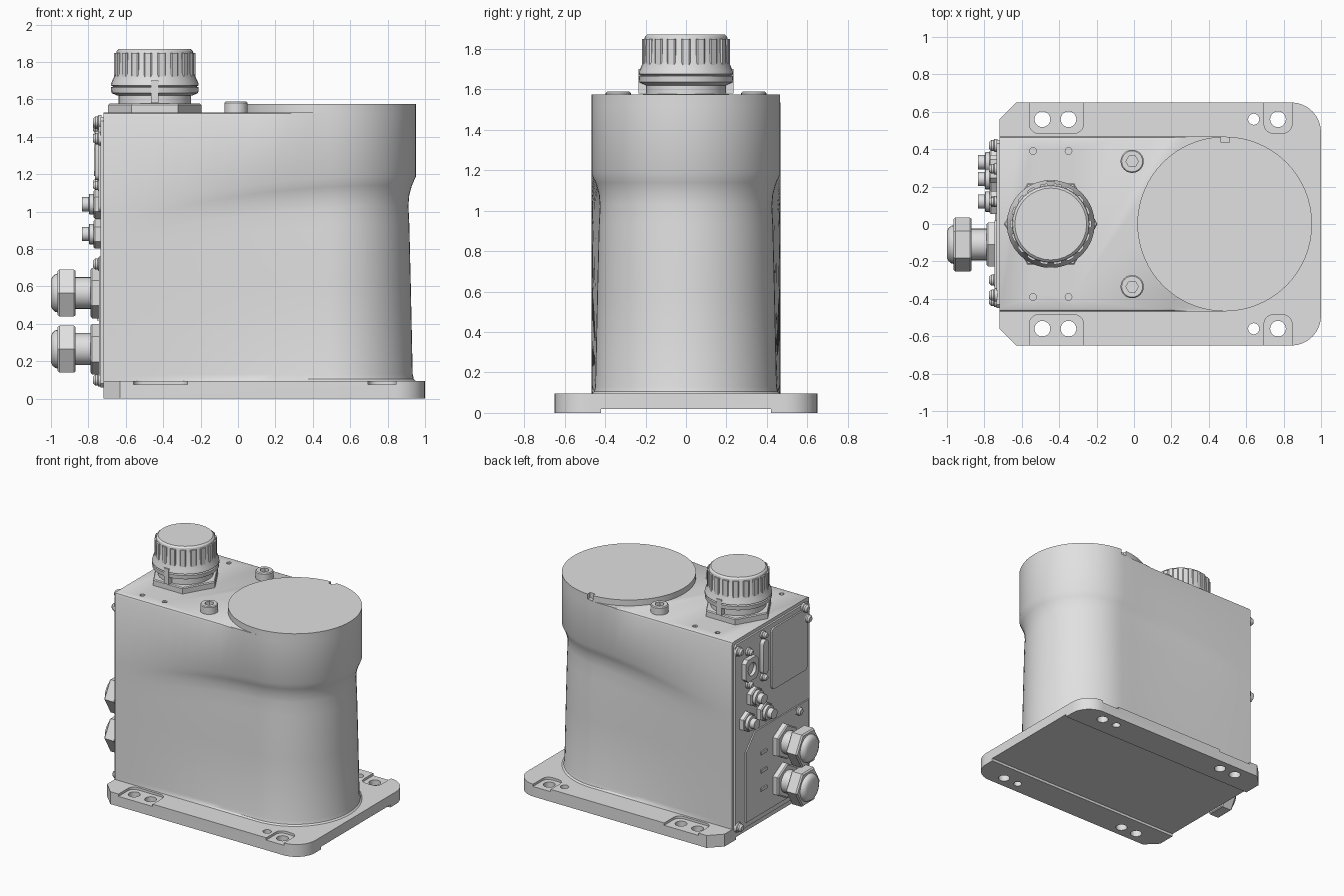
import bpy, bmesh, math
from mathutils import Matrix

if "Cube" in bpy.data.objects:
    bpy.data.objects.remove(bpy.data.objects["Cube"], do_unlink=True)

GREY = bpy.data.materials.new("plain_grey")
GREY.use_nodes = True
TONE = (0.75, 0.75, 0.75, 1)
GREY.diffuse_color = TONE
GREY.node_tree.nodes["Principled BSDF"].inputs["Base Color"].default_value = TONE

# Local z points out of the connector panel, local x points up, y is kept
PANEL = Matrix.Translation((-0.72, 0, 0)) @ Matrix.Rotation(-math.pi / 2, 4, 'Y')
UP = Matrix.Identity(4)
parts = []


def loft(name, rings, frame=UP):
    """Skin a stack of closed rings and cap both ends."""
    bm = bmesh.new()
    rows = [[bm.verts.new(p) for p in ring] for ring in rings]
    n = len(rows[0])
    for a, b in zip(rows, rows[1:]):
        for i in range(n):
            j = (i + 1) % n
            bm.faces.new((a[i], a[j], b[j], b[i]))
    bm.faces.new(rows[0][::-1])
    bm.faces.new(rows[-1])
    bm.transform(frame)
    bmesh.ops.recalc_face_normals(bm, faces=bm.faces)
    mesh = bpy.data.meshes.new(name)
    bm.to_mesh(mesh)
    bm.free()
    mesh.materials.append(GREY)
    ob = bpy.data.objects.new(name, mesh)
    bpy.context.collection.objects.link(ob)
    parts.append(ob)
    return ob


def prism(name, pts, h0, h1, frame=UP):
    return loft(name, [[(x, y, h) for x, y in pts] for h in (h0, h1)], frame)


def lathe(name, profile, x, y, n=24, frame=UP, turn=0):
    angles = [turn + math.tau * i / n for i in range(n)]
    return loft(name, [[(x + r * math.cos(a), y + r * math.sin(a), h) for a in angles]
                       for r, h in profile], frame)


def rect(x0, x1, y0, y1, r=0, steps=1):
    """Rectangle outline with corners cut (steps=1) or rounded."""
    if r == 0:
        return [(x0, y0), (x1, y0), (x1, y1), (x0, y1)]
    pts = []
    for k, (cx, cy) in enumerate(((x1 - r, y1 - r), (x0 + r, y1 - r),
                                  (x0 + r, y0 + r), (x1 - r, y0 + r))):
        for i in range(steps + 1):
            a = (k + i / steps) * math.pi / 2
            pts.append((cx + r * math.cos(a), cy + r * math.sin(a)))
    return pts


def cut(target, cutter):
    mod = target.modifiers.new("cut", 'BOOLEAN')
    mod.operation, mod.solver, mod.object = 'DIFFERENCE', 'EXACT', cutter
    bpy.context.view_layer.objects.active = target
    bpy.ops.object.modifier_apply(modifier=mod.name)
    parts.remove(cutter)
    bpy.data.objects.remove(cutter, do_unlink=True)


# Base plate: rounded nose corners, chamfered panel corners
outline = [p for p in rect(-0.72, 1, -0.65, 0.65, 0.16, 8) if p[0] > 0.5]
lower = [p for p in outline if p[1] < 0]
upper = [p for p in outline if p[1] > 0]
base = prism("base_plate", lower + upper + [(-0.63, 0.65), (-0.72, 0.56),
                                            (-0.72, -0.56), (-0.63, -0.65)], 0, 0.095)
cut(base, prism("groove", rect(-2, 2, -0.42, 0.42), -0.1, 0.02))
for s in (-1, 1):
    for x0, x1 in ((-0.56, -0.27), (0.695, 0.845)):
        y0, y1 = sorted((s * 0.485, s * 0.8))
        cut(base, prism("pocket", rect(x0, x1, y0, y1, 0.05, 5), 0.077, 0.2))
    for x, r in ((-0.49, 0.042), (-0.35, 0.042), (0.77, 0.042), (0.64, 0.03)):
        cut(base, lathe("hole", [(r, -0.1), (r, 0.3)], x, s * 0.56, 20))

# Housing: straight sides into a round nose, with a swept waist
CX, R, BACK = 0.485, 0.467, -0.72
path = [(BACK + (CX - BACK) * i / 12, -R, 0, -1) for i in range(12)]
for i in range(33):
    a = math.pi * (i / 32 - 0.5)
    path.append((CX + R * math.cos(a), R * math.sin(a), math.cos(a), math.sin(a)))
path += [(x, -y, 0, 1) for x, y, _, _ in path[:12][::-1]]


def blend(x):
    t = min(max((x - BACK) / (CX - BACK), 0), 1)
    return t * t * (3 - 2 * t)


def shoulder(x):
    t = min((x - BACK) / 1.5, 1)
    return 0.98 + 0.21 * (1 - (1 - t) ** 2)


def ring(level, inset):
    """level maps x to height; inset maps x to the inward offset."""
    return [(x - nx * inset(x), y - ny * inset(x), level(x)) for x, y, nx, ny in path]


waist = lambda d: (lambda x: d * blend(x))
flat = lambda z: (lambda x: z)
rings = [ring(flat(0.09), waist(-0.005)), ring(flat(0.105), waist(0.012)),
         ring(flat(0.13), waist(0.018)), ring(flat(0.6), waist(0.028))]
for drop, d in ((0.26, 0.036), (0.16, 0.041), (0.10, 0.036), (0.05, 0.022), (0.0, 0.0)):
    rings.append(ring(lambda x, k=drop: shoulder(x) - k, waist(d)))
edge = lambda d: (lambda x: d if x < 0.25 else 0)
rings += [ring(flat(1.512), flat(0)), ring(flat(1.525), edge(0.005)), ring(flat(1.53), edge(0.016))]
housing = loft("housing", rings)
for x in (-0.54, -0.35):
    for y in (-0.39, 0.39):
        cut(housing, lathe("screw_hole", [(0.018, 1.48), (0.018, 1.6)], x, y, 12))

# Raised round lid with a small notch
lid = lathe("round_lid", [(R, 1.528), (R, 1.575)], CX, 0, 64)
cut(lid, prism("notch", rect(0.465, 0.51, 0.435, 0.6), 1.535, 1.7))

# Socket head bolts on top
for y in (-0.335, 0.335):
    bolt = lathe("top_bolt", [(0.062, 1.52), (0.062, 1.582), (0.056, 1.588)], -0.01, y, 24)
    cut(bolt, lathe("socket", [(0.033, 1.55), (0.033, 1.7)], -0.01, y, 6))

# Large capped connector on top
KX = -0.445
lathe("connector_nut", [(0.25, 1.525), (0.25, 1.57), (0.243, 1.577)], KX, 0, 6)
lathe("connector_neck", [(0.195, 1.57), (0.195, 1.66)], KX, 0, 32)
lathe("connector_collar", [(0.20, 1.62), (0.232, 1.635), (0.235, 1.665), (0.215, 1.672)], KX, 0, 32)
lathe("connector_cap", [(0.2, 1.66), (0.235, 1.675), (0.232, 1.69), (0.212, 1.735),
                        (0.207, 1.845), (0.203, 1.86), (0.192, 1.87)], KX, 0, 32)
for i in range(18):
    turn = Matrix.Translation((KX, 0, 0)) @ Matrix.Rotation(math.tau * i / 18, 4, 'Z')
    prism("cap_rib", rect(0.19, 0.217, -0.022, 0.022, 0.006), 1.70, 1.848, turn)
for s in (-1, 1):
    prism("collar_tab", rect(KX - 0.02, KX + 0.02, s * 0.215 - 0.02, s * 0.215 + 0.02), 1.58, 1.7)

# Connector panel and its cover plates
prism("back_panel", rect(0.06, 1.505, -0.45, 0.45, 0.02), -0.01, 0.014, PANEL)
prism("upper_cover", rect(1.0, 1.47, -0.41, 0.02, 0.03, 4), 0.01, 0.026, PANEL)
prism("gland_plate", [(0.1, -0.43), (0.76, -0.43), (0.76, 0.22), (0.64, 0.33), (0.1, 0.33)],
      0.01, 0.024, PANEL)
for z in (0.29, 0.43, 0.57):
    prism("label_slot", rect(z - 0.012, z + 0.012, 0.09, 0.16), 0.02, 0.034, PANEL)

# Cable glands
for z in (0.265, 0.565):
    lathe("gland_base", [(0.135, 0.02), (0.135, 0.06), (0.125, 0.068)], z, -0.11, 6, PANEL)
    lathe("gland_neck", [(0.085, 0.06), (0.085, 0.16)], z, -0.11, 24, PANEL)
    lathe("gland_nut", [(0.138, 0.15), (0.145, 0.158), (0.145, 0.235), (0.135, 0.245)],
          z, -0.11, 6, PANEL, math.pi / 6)
    lathe("gland_end", [(0.105, 0.24), (0.1, 0.258), (0.088, 0.272), (0.07, 0.28)], z, -0.11, 24, PANEL)

# Small round sockets
for y, z in ((0.24, 1.04), (0.12, 0.88), (0.33, 0.88)):
    lathe("socket_nut", [(0.078, 0.01), (0.078, 0.045), (0.07, 0.052)], z, y, 6, PANEL)
    lathe("socket_barrel", [(0.055, 0.04), (0.055, 0.075), (0.038, 0.078), (0.038, 0.115)], z, y, 20, PANEL)

# Data socket and slim port
port = prism("data_socket", rect(1.19, 1.36, 0.22, 0.37, 0.025), 0.01, 0.05, PANEL)
cut(port, lathe("port_opening", [(0.05, 0.025), (0.05, 0.1)], 1.275, 0.295, 16, PANEL))
prism("slim_port", rect(1.17, 1.43, 0.09, 0.15, 0.028, 4), 0.01, 0.045, PANEL)

# Panel screws
for y, z, r in ((-0.38, 1.48, 0.03), (-0.41, 1.39, 0.03), (0.42, 1.45, 0.03), (-0.3, 0.72, 0.03),
                (0.42, 0.1, 0.03), (-0.4, 0.1, 0.03), (0.295, 1.4, 0.026), (0.295, 1.15, 0.026),
                (0.12, 1.465, 0.024), (0.12, 1.14, 0.024)):
    lathe("panel_screw", [(r + 0.006, 0.01), (r + 0.006, 0.026), (r, 0.03), (r, 0.042),
                          (r * 0.6, 0.055)], z, y, 14, PANEL)

# Smooth rounded surfaces, keep crisp edges
bpy.ops.object.select_all(action='DESELECT')
for ob in parts:
    ob.select_set(True)
bpy.context.view_layer.objects.active = housing
bpy.ops.object.shade_smooth_by_angle(angle=math.radians(30))
